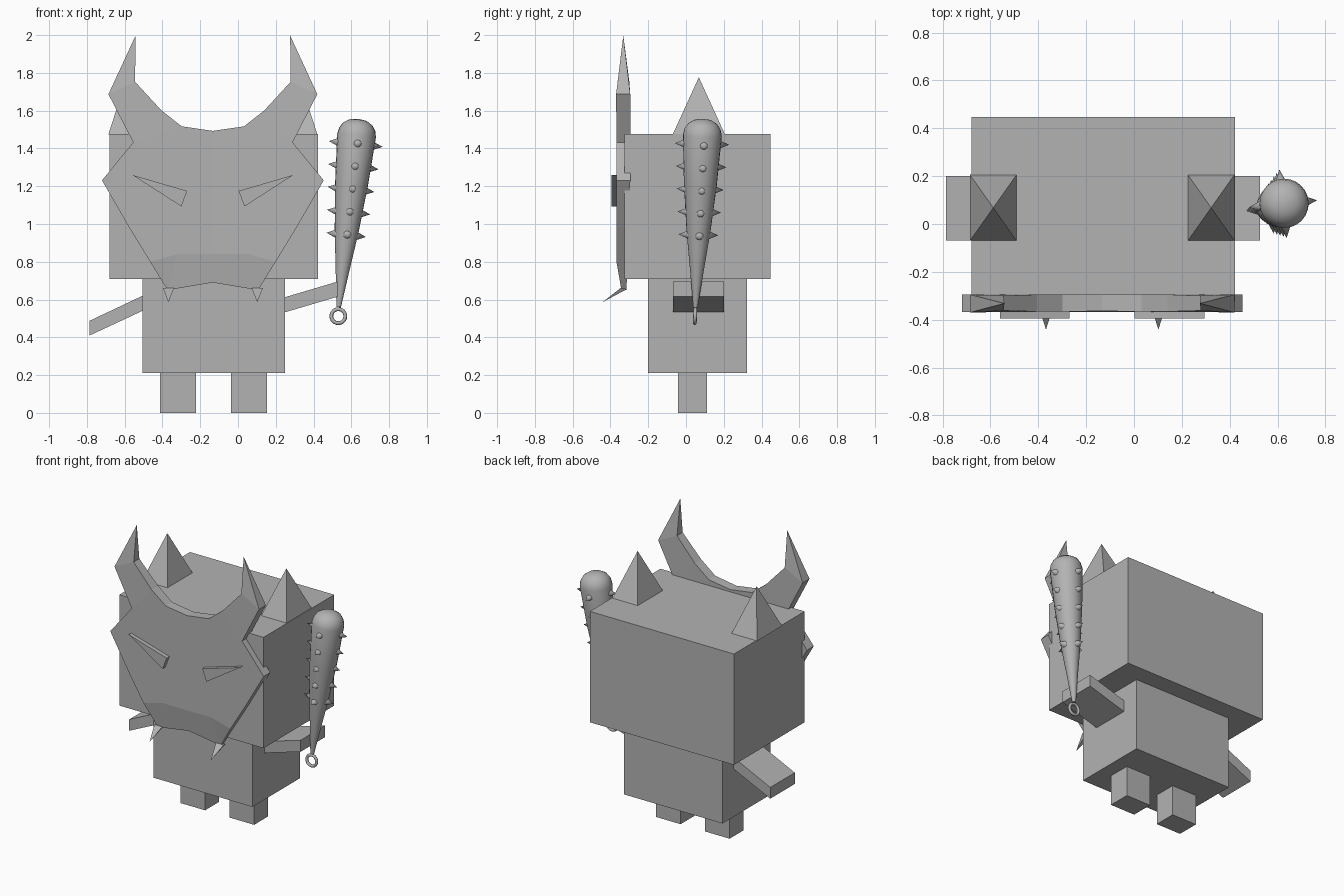
import bpy, bmesh, math
from mathutils import Vector, Matrix

if "Cube" in bpy.data.objects:
    bpy.data.objects.remove(bpy.data.objects["Cube"])

grey = bpy.data.materials.new("plain grey")
grey.diffuse_color = (0.45, 0.45, 0.45, 1)
grey.use_nodes = True
grey.node_tree.nodes["Principled BSDF"].inputs["Base Color"].default_value = grey.diffuse_color
CX = -0.133                      # symmetry line of head and mask


def finish(name, bm, smooth=False):
    bmesh.ops.recalc_face_normals(bm, faces=bm.faces)
    me = bpy.data.meshes.new(name)
    bm.to_mesh(me)
    bm.free()
    ob = bpy.data.objects.new(name, me)
    bpy.context.collection.objects.link(ob)
    me.materials.append(grey)
    if smooth:
        bpy.ops.object.select_all(action='DESELECT')
        ob.select_set(True)
        bpy.context.view_layer.objects.active = ob
        bpy.ops.object.shade_smooth_by_angle(angle=math.radians(35))
    return ob


def box(name, x, y, z):
    bm = bmesh.new()
    bmesh.ops.create_cube(bm, size=1)
    for v in bm.verts:
        v.co = [a + (b - a) * (c + 0.5) for (a, b), c in zip((x, y, z), v.co)]
    return finish(name, bm)


def prism(name, pts, y0, y1):
    """Extrude an x-z outline from y0 to y1."""
    bm = bmesh.new()
    f = bm.faces.new([bm.verts.new((x, y0, z)) for x, z in pts])
    new = bmesh.ops.extrude_face_region(bm, geom=[f])["geom"]
    for v in new:
        if isinstance(v, bmesh.types.BMVert):
            v.co.y = y1
    return finish(name, bm)


def pyramid(name, base, tip):
    bm = bmesh.new()
    vs = [bm.verts.new(p) for p in base]
    t = bm.verts.new(tip)
    bm.faces.new(vs)
    for i in range(len(vs)):
        bm.faces.new((vs[i], vs[(i + 1) % len(vs)], t))
    return finish(name, bm)


# Head, body, legs
box("head", (-0.68, 0.423), (-0.325, 0.447), (0.71, 1.477))
box("body", (-0.505, 0.25), (-0.20, 0.322), (0.21, 0.71))
box("left_leg", (-0.412, -0.222), (-0.042, 0.112), (0, 0.21))
box("right_leg", (-0.037, 0.153), (-0.042, 0.112), (0, 0.21))

# Arms
prism("left_arm", [(-0.48, 0.632), (-0.785, 0.488), (-0.785, 0.41), (-0.48, 0.552)], -0.068, 0.2)
prism("right_arm", [(0.23, 0.607), (0.527, 0.695), (0.527, 0.615), (0.23, 0.527)], -0.068, 0.2)

# Ears, eyes and fangs, mirrored about the centre of the head
for side, s in (("left", -1), ("right", 1)):
    a, b = CX + s * 0.358, CX + s * 0.553
    pyramid(side + "_ear", [(a, -0.07, 1.475), (b, -0.07, 1.475), (b, 0.206, 1.475), (a, 0.206, 1.475)],
            ((a + b) / 2, 0.068, 1.777))
    prism(side + "_eye", [(CX + s * x, z) for x, z in ((0.427, 1.26), (0.136, 1.175), (0.167, 1.093))],
          -0.395, -0.36)
    f = CX + s * 0.235
    pyramid(side + "_fang", [(f - 0.03, -0.345, 0.662), (f + 0.03, -0.345, 0.662),
                             (f + 0.022, -0.313, 0.655), (f - 0.022, -0.313, 0.655)],
            (f, -0.442, 0.586))

# Horned mask: half outline, thickened and mirrored
pts = {  # offset, height, front y, back y
    "tip": (0.409, 1.998, -0.332, -0.332),
    "horn_in": (0.412, 1.753, -0.362, -0.3),
    "horn_out": (0.553, 1.687, -0.37, -0.295),
    "brow1": (0.273, 1.602, -0.366, -0.295),
    "brow2": (0.165, 1.517, -0.366, -0.295),
    "brow3": (0, 1.493, -0.364, -0.295),
    "temple": (0.422, 1.432, -0.368, -0.295),
    "cheek": (0.587, 1.231, -0.368, -0.295),
    "jaw": (0.443, 0.981, -0.368, -0.3),
    "fold_out": (0.332, 0.80, -0.368, -0.31),
    "fold_in": (0.19, 0.84, -0.368, -0.31),
    "fold_mid": (0, 0.84, -0.368, -0.31),
    "chin": (0.24, 0.65, -0.342, -0.315),
    "chin_mid": (0, 0.69, -0.348, -0.315),
}
panels = ["tip horn_in horn_out", "horn_in brow1 temple horn_out", "brow1 brow2 temple",
          "brow2 brow3 fold_mid fold_in fold_out jaw cheek temple",
          "fold_out fold_in chin", "fold_in fold_mid chin_mid chin"]
bm = bmesh.new()
front = {k: bm.verts.new((p[0], p[2], p[1])) for k, p in pts.items()}
back = {k: bm.verts.new((p[0], p[3], p[1])) for k, p in pts.items()}
back["tip"] = front["tip"]
for p in panels:
    for layer in (front, back):
        bm.faces.new([layer[k] for k in p.split()])
rim = ("brow3 brow2 brow1 horn_in tip horn_out temple cheek jaw fold_out chin chin_mid").split()
for a, b in zip(rim, rim[1:]):
    quad = [front[a], front[b], back[b], back[a]]
    bm.faces.new(list(dict.fromkeys(quad)))
bmesh.ops.delete(bm, geom=[v for v in bm.verts if not v.link_faces], context='VERTS')
dup = bmesh.ops.duplicate(bm, geom=bm.verts[:] + bm.edges[:] + bm.faces[:])["geom"]
for v in dup:
    if isinstance(v, bmesh.types.BMVert):
        v.co.x *= -1
bmesh.ops.remove_doubles(bm, verts=bm.verts, dist=0.0005)
bmesh.ops.translate(bm, vec=(CX, 0, 0), verts=bm.verts)
finish("horned_mask", bm)

# Club: lathed body along a leaning axis
p0, p1 = Vector((0.533, 0.05, 0.56)), Vector((0.637, 0.09, 1.556))
axis = p1 - p0
frame = Matrix.Translation(p0) @ Vector((0, 0, 1)).rotation_difference(axis).to_matrix().to_4x4()
profile = [(0, 0), (0.012, 0), (0.037, 0.2), (0.063, 0.4), (0.087, 0.65), (0.103, 0.915),
           (0.096, 0.947), (0.078, 0.976), (0.045, 0.996), (0, 1.003)]
bm = bmesh.new()
vs = [bm.verts.new((r, 0, h)) for r, h in profile]
es = [bm.edges.new(e) for e in zip(vs, vs[1:])]
bmesh.ops.spin(bm, geom=vs + es, cent=(0, 0, 0), axis=(0, 0, 1), angle=2 * math.pi, steps=24)
bmesh.ops.remove_doubles(bm, verts=bm.verts, dist=0.0005)
bmesh.ops.transform(bm, matrix=frame, verts=bm.verts)
finish("club", bm, True)

# Club spikes: five rings of four
bm = bmesh.new()
for row in range(5):
    h = 0.385 + row * 0.121
    reach = 0.106 + row * 0.0095
    for k in range(4):
        place = (frame @ Matrix.Translation((0, 0, h)) @ Matrix.Rotation(math.radians(6 + 90 * k), 4, 'Z')
                 @ Matrix.Translation((reach - 0.03, 0, 0)) @ Matrix.Rotation(math.pi / 2, 4, 'Y'))
        bmesh.ops.create_cone(bm, cap_ends=True, segments=12, radius1=0.026, radius2=0,
                              depth=0.06, matrix=place)
finish("club_spikes", bm, True)

# Ring at the end of the handle
bpy.ops.mesh.primitive_torus_add(major_radius=0.037, minor_radius=0.01, major_segments=24,
                                 minor_segments=8, location=(0.531, 0.048, 0.512),
                                 rotation=(math.pi / 2 - 0.04, 0, 0))
ring = bpy.context.object
ring.name = "club_ring"
ring.data.materials.append(grey)
bpy.ops.object.shade_smooth_by_angle(angle=math.radians(50))
